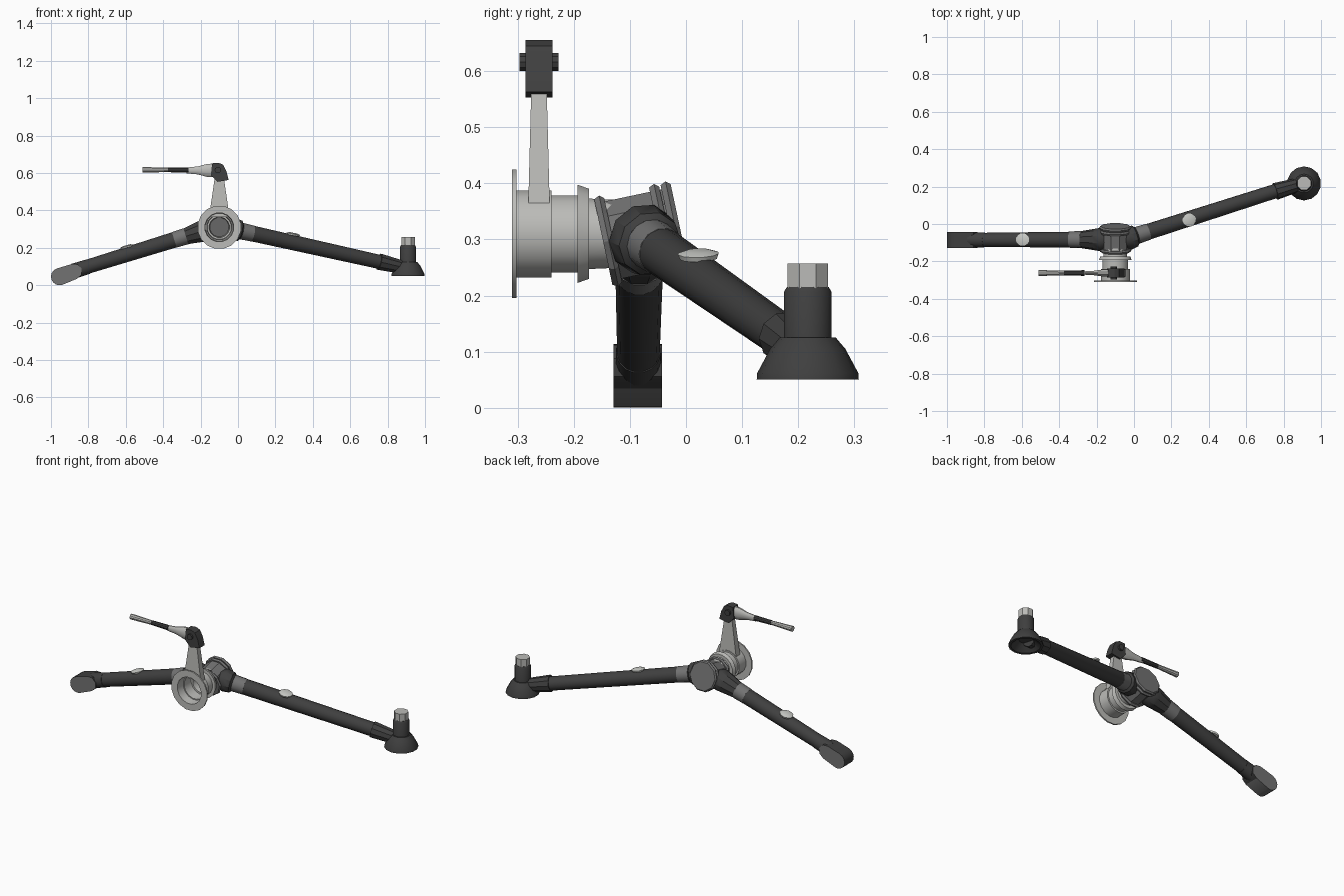
import bpy, bmesh, math
from mathutils import Vector

if "Cube" in bpy.data.objects:
    bpy.data.objects.remove(bpy.data.objects["Cube"])


def mat(name, v):
    m = bpy.data.materials.new(name)
    m.diffuse_color = (*v, 1)
    m.use_nodes = True
    m.node_tree.nodes["Principled BSDF"].inputs["Base Color"].default_value = m.diffuse_color
    return m


DARK = mat("charcoal rubber", (0.05, 0.05, 0.05))
MID = mat("steel grey", (0.17, 0.17, 0.17))
LIGHT = mat("pale metal", (0.50, 0.50, 0.48))
DISC = mat("off white", (0.60, 0.61, 0.58))


def finish(bm, name, mats, angle=35):
    bmesh.ops.recalc_face_normals(bm, faces=bm.faces)
    me = bpy.data.meshes.new(name)
    bm.to_mesh(me)
    bm.free()
    ob = bpy.data.objects.new(name, me)
    bpy.context.collection.objects.link(ob)
    for m in mats:
        me.materials.append(m)
    if angle:
        bpy.ops.object.select_all(action='DESELECT')
        ob.select_set(True)
        bpy.context.view_layer.objects.active = ob
        bpy.ops.object.shade_smooth_by_angle(angle=math.radians(angle))
    return ob


def lathe(name, m, origin, axis, profile, n=16, closed=False, angle=35, squash=1.0):
    """Revolve (distance, radius) pairs round an axis; closed makes a hollow ring."""
    bm = bmesh.new()
    d = Vector(axis).normalized()
    u = (Vector((0, 1, 0)) if abs(d.y) < 0.9 else Vector((1, 0, 0))).cross(d).normalized()
    v = d.cross(u)
    rings = []
    for t, r in profile:
        ring = []
        for i in range(n):
            a = 2 * math.pi * (i + 0.5) / n
            ring.append(bm.verts.new(Vector(origin) + d * t
                                     + u * r * math.cos(a) + v * r * squash * math.sin(a)))
        rings.append(ring)
    pairs = list(zip(rings, rings[1:]))
    if closed:
        pairs.append((rings[-1], rings[0]))
    for a, b in pairs:
        for i in range(n):
            j = (i + 1) % n
            bm.faces.new((a[i], a[j], b[j], b[i]))
    if not closed:
        bm.faces.new(rings[0])
        bm.faces.new(rings[-1])
    return finish(bm, name, [m], angle)


def rod(name, m, p0, p1, r0, r1, n=16):
    d = Vector(p1) - Vector(p0)
    return lathe(name, m, p0, d, [(0, r0), (d.length, r1)], n)


def slab(name, mats, pts, y0, y1, rule=None, taper=1.0):
    """Extrude an x-z outline along y."""
    bm = bmesh.new()
    a = [bm.verts.new((x, y0, z)) for x, z in pts]
    b = [bm.verts.new((x, y1, z)) for x, z in pts]
    n = len(pts)
    bm.faces.new(a)
    bm.faces.new(b)
    for i in range(n):
        j = (i + 1) % n
        bm.faces.new((a[i], a[j], b[j], b[i]))
    mid, top = (y0 + y1) / 2, max(z for _, z in pts)
    for w in a + b:
        if w.co.z > top - 0.001:
            w.co.y = mid + (w.co.y - mid) * taper
    bmesh.ops.recalc_face_normals(bm, faces=bm.faces)
    bm.normal_update()
    if rule:
        for f in bm.faces:
            f.material_index = rule(f.normal)
    return finish(bm, name, mats, 25)


# ---- hollow bearing tube facing front
lathe("bearing_tube", LIGHT, (-0.1, -0.31, 0.31), (0, 1, 0),
      [(0, 0.117), (0.008, 0.117), (0.008, 0.079), (0.07, 0.079), (0.07, 0.07),
       (0.117, 0.07), (0.117, 0.089), (0.137, 0.082), (0.137, 0.064), (0.18, 0.062),
       (0.18, 0.05), (0.11, 0.055), (0.11, 0.065), (0.05, 0.068), (0.05, 0.08 - 0.006), (0, 0.078)],
      16, closed=True)

# ---- tilted hub with end plates
tilt = Vector((0, math.cos(0.21), math.sin(0.21)))
C = Vector((-0.1, -0.078, 0.31))
lathe("hub_body", MID, C, tilt, [(-0.06, 0.074), (0.06, 0.074)], 10, angle=0)
for nm, t in (("front", -0.065), ("inner", 0.035), ("back", 0.056)):
    lathe(f"hub_{nm}_plate", MID, C + tilt * t, tilt,
          [(-0.006, 0.082), (0.004, 0.087), (0.012, 0.08)], 10, angle=0)

# ---- two arms, each from hub to foot
ARMS = {
    "left": (Vector((-0.15, -0.083, 0.302)), Vector((-0.86, -0.085, 0.082)), (0.135, 0.20)),
    "right": (Vector((-0.05, -0.082, 0.305)), Vector((0.80, 0.19, 0.115)), (0.07, 0.135)),
}
for side, (p0, p1, (c0, c1)) in ARMS.items():
    d = (p1 - p0).normalized()
    L = (p1 - p0).length
    lathe(side + "_arm_socket", DARK, p0, d,
          [(-0.01, 0.05), (0.02, 0.064), (0.06, 0.058), (c0, 0.046)], 10)
    lathe(side + "_arm_collar", MID, p0 + d * c0, d, [(0, 0.046), (c1 - c0, 0.044)], 14)
    lathe(side + "_arm_tube", DARK, p0 + d * c1, d, [(0, 0.043), (L - c1, 0.038)], 16)

# ---- reflector discs lying on the arms
for nm, c, ax in (("left", (-0.595, -0.083, 0.206), (-0.28, 0, 1)),
                  ("right", (0.295, 0.022, 0.272), (0.2, -0.03, 1))):
    lathe(nm + "_disc", DISC, c, ax, [(-0.006, 0.034), (0.003, 0.037), (0.008, 0.022)], 12)

# ---- left foot: rounded block, dark rim with grey cheeks and sole
cap = []
base = math.atan2(-0.041, -0.115)
for i in range(9):
    a = base - math.pi / 2 + math.pi * i / 8
    cap.append((-0.954 + 0.046 * math.cos(a), 0.046 + 0.046 * math.sin(a)))
for i in range(5):
    a = base + math.pi / 2 + math.pi * i / 4
    cap.append((-0.875 + 0.042 * math.cos(a), 0.074 + 0.042 * math.sin(a)))
slab("left_foot", [DARK, MID], cap, -0.129, -0.043,
     lambda n: 1 if abs(n.y) > 0.9 or n.z < -0.75 else 0)
rod("left_foot_sleeve", DARK, (-0.80, -0.085, 0.1), (-0.88, -0.085, 0.075), 0.040, 0.042)

# ---- right foot: hollow flared base, boot, post and nut
F = (0.909, 0.217, 0)
lathe("right_foot_base", DARK, F, (0, 0, 1),
      [(0.05, 0.091), (0.062, 0.090), (0.105, 0.067), (0.125, 0.05), (0.125, 0.03),
       (0.09, 0.03), (0.05, 0.078)], 14, closed=True)
rod("right_foot_boot", DARK, (0.755, 0.174, 0.126), (0.89, 0.213, 0.094), 0.046, 0.036, 10)
lathe("right_foot_post", DARK, F, (0, 0, 1),
      [(0.085, 0.043), (0.207, 0.043), (0.215, 0.038)], 16)
lathe("right_foot_nut", LIGHT, F, (0, 0, 1), [(0.21, 0.039), (0.257, 0.039)], 8, angle=0)

# ---- lever post, knuckle and pin
Y = -0.262
slab("lever_post", [LIGHT],
     [(-0.155, 0.365), (-0.045, 0.365), (-0.075, 0.57), (-0.125, 0.57)],
     Y - 0.019, Y + 0.019, taper=0.72)
slab("lever_knuckle", [DARK],
     [(-0.138, 0.652), (-0.105, 0.655), (-0.08, 0.645), (-0.062, 0.61),
      (-0.05, 0.563), (-0.11, 0.553), (-0.145, 0.59)], Y - 0.024, Y + 0.024)
rod("lever_pin", DARK, (-0.108, Y - 0.035, 0.616), (-0.108, Y + 0.035, 0.616), 0.017, 0.017, 10)

# ---- handle: flared neck, dark grip, pale tip
lathe("handle_neck", LIGHT, (-0.125, Y, 0.614), (-1, 0, 0),
      [(0, 0.038), (0.04, 0.036), (0.09, 0.022), (0.15, 0.016)], 12, squash=0.55)
rod("handle_grip", DARK, (-0.265, Y, 0.616), (-0.375, Y, 0.617), 0.015, 0.013, 10)
rod("handle_tip", LIGHT, (-0.37, Y, 0.617), (-0.51, Y, 0.617), 0.012, 0.016, 10)
